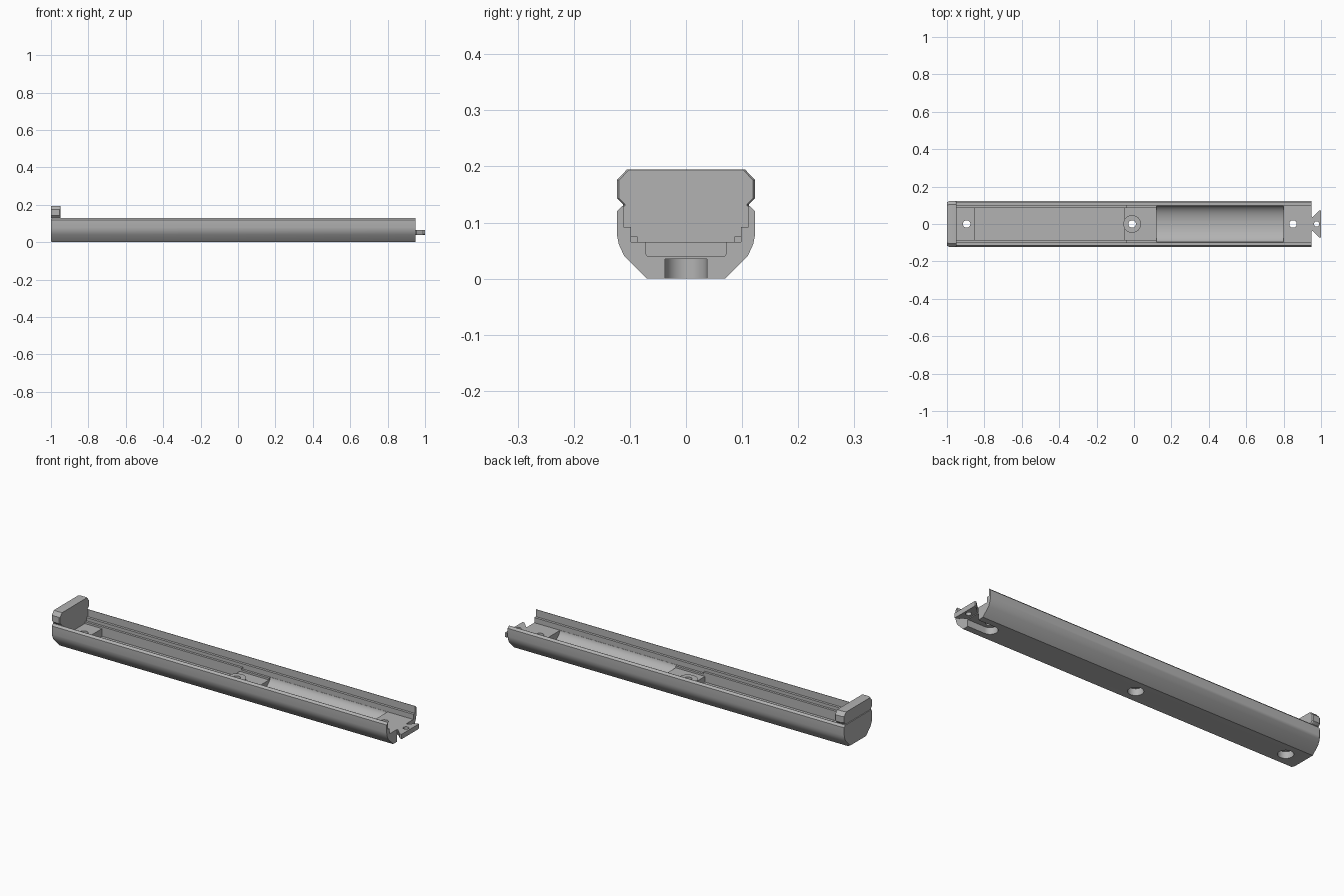
import bpy, bmesh
from math import radians, sin, cos, pi
from mathutils import Vector

cube = bpy.data.objects.get("Cube")
if cube:
    bpy.data.objects.remove(cube, do_unlink=True)

grey = bpy.data.materials.new("satin_grey")
grey.use_nodes = True
grey.diffuse_color = (0.45, 0.45, 0.45, 1)
grey.node_tree.nodes["Principled BSDF"].inputs["Base Color"].default_value = (0.45, 0.45, 0.45, 1)


def finish(name, bm):
    bmesh.ops.recalc_face_normals(bm, faces=bm.faces)
    mesh = bpy.data.meshes.new(name)
    bm.to_mesh(mesh)
    bm.free()
    mesh.materials.append(grey)
    obj = bpy.data.objects.new(name, mesh)
    bpy.context.collection.objects.link(obj)
    return obj


def loft(name, loops):
    """Skin matching closed loops of points and cap both ends."""
    bm = bmesh.new()
    rings = [[bm.verts.new(p) for p in loop] for loop in loops]
    n = len(rings[0])
    for a, b in zip(rings, rings[1:]):
        for i in range(n):
            j = (i + 1) % n
            bm.faces.new((a[i], a[j], b[j], b[i]))
    bm.faces.new(rings[0])
    bm.faces.new(rings[-1])
    return finish(name, bm)


def along_x(name, half, stations):
    """Mirror a half profile in y and run it through (x, scale) stations."""
    profile = half + [(-y, z) for y, z in reversed(half)]
    mid = (min(z for _, z in half) + max(z for _, z in half)) / 2
    return loft(name, [[(x, y * s, mid + (z - mid) * s) for y, z in profile]
                       for x, s in stations])


def box(name, x0, x1, y0, y1, z0, z1):
    return loft(name, [[(x, y0, z0), (x, y1, z0), (x, y1, z1), (x, y0, z1)] for x in (x0, x1)])


def cylinder(name, x, r, z0, z1):
    ring = [(x + r * cos(2 * pi * i / 32), r * sin(2 * pi * i / 32)) for i in range(32)]
    return loft(name, [[(px, py, z) for px, py in ring] for z in (z0, z1)])


def apply_boolean(target, other, operation):
    mod = target.modifiers.new("boolean", "BOOLEAN")
    mod.operation, mod.solver, mod.object = operation, "EXACT", other
    bpy.context.view_layer.objects.active = target
    bpy.ops.object.modifier_apply(modifier=mod.name)
    bpy.data.objects.remove(other, do_unlink=True)


# Outer rail, with a small chamfer round its closed end
rail = along_x("rail", [(0.07, 0), (0.11, 0.04), (0.12, 0.062), (0.123, 0.078),
                        (0.123, 0.12), (0.113, 0.13)],
               [(-1, 0.94), (-0.988, 1), (0.95, 1)])

# Stepped channel, flat pocket and lowered centre block
cuts = [box("channel_cut", -0.95, 1.1, -0.111, 0.111, 0.092, 0.2),
        box("step_cut", -0.95, 1.1, -0.098, 0.098, 0.065, 0.15),
        box("pocket_cut", -0.85, -0.05, -0.086, 0.086, 0.025, 0.15),
        box("centre_cut", -0.06, 0.13, -0.086, 0.086, 0.055, 0.15)]

# Rounded trough
arc = [(0.0975 * cos(t * pi / 24), 0.07 - 0.055 * sin(t * pi / 24)) for t in range(12)]
cuts.append(along_x("trough_cut", [(0.0975, 0.15)] + arc, [(0.12, 1), (0.8, 1)]))
for cut in cuts:
    apply_boolean(rail, cut, "DIFFERENCE")

# Raised boss round the centre hole
apply_boolean(rail, cylinder("boss", -0.01, 0.047, 0.01, 0.065), "UNION")

# Screw holes with wide recesses underneath, the last one open to the end
for x in (-0.895, -0.01, 0.85):
    apply_boolean(rail, cylinder("recess_cut", x, 0.037, -0.02, 0.035), "DIFFERENCE")
    apply_boolean(rail, cylinder("hole_cut", x, 0.02, -0.05, 0.2), "DIFFERENCE")
apply_boolean(rail, box("slot_cut", 0.85, 1.1, -0.037, 0.037, -0.02, 0.035), "DIFFERENCE")

# End stop standing above the closed end
stop = along_x("end_stop", [(0.112, 0.128), (0.112, 0.132), (0.123, 0.143),
                            (0.123, 0.176), (0.105, 0.195)],
               [(-1, 0.94), (-0.988, 1), (-0.955, 1), (-0.95, 0.97)])

# Guide ledges beside the flat pocket
ledges = [box(f"{side}_ledge", -0.95, -0.04, min(a, b), max(a, b), 0.065, 0.075)
          for side, a, b in (("back", 0.086, 0.0985), ("front", -0.086, -0.0985))]

# Dovetail tongue with its pin hole
plan = [(0.94, 0.042), (0.955, 0.038), (0.99, 0.072), (1, 0.072)]
outline = plan + [(x, -y) for x, y in reversed(plan)]
tongue = loft("dovetail_tongue", [[(x, y * s, z) for x, y in outline]
                                  for z, s in ((0.039, 0.95), (0.043, 1), (0.065, 1))])
apply_boolean(tongue, cylinder("pin_cut", 0.976, 0.014, 0, 0.1), "DIFFERENCE")

# Smooth the curved walls and keep the corners sharp
bpy.ops.object.select_all(action="DESELECT")
for obj in [rail, stop, tongue] + ledges:
    obj.select_set(True)
bpy.context.view_layer.objects.active = rail
bpy.ops.object.shade_smooth_by_angle(angle=radians(30))
